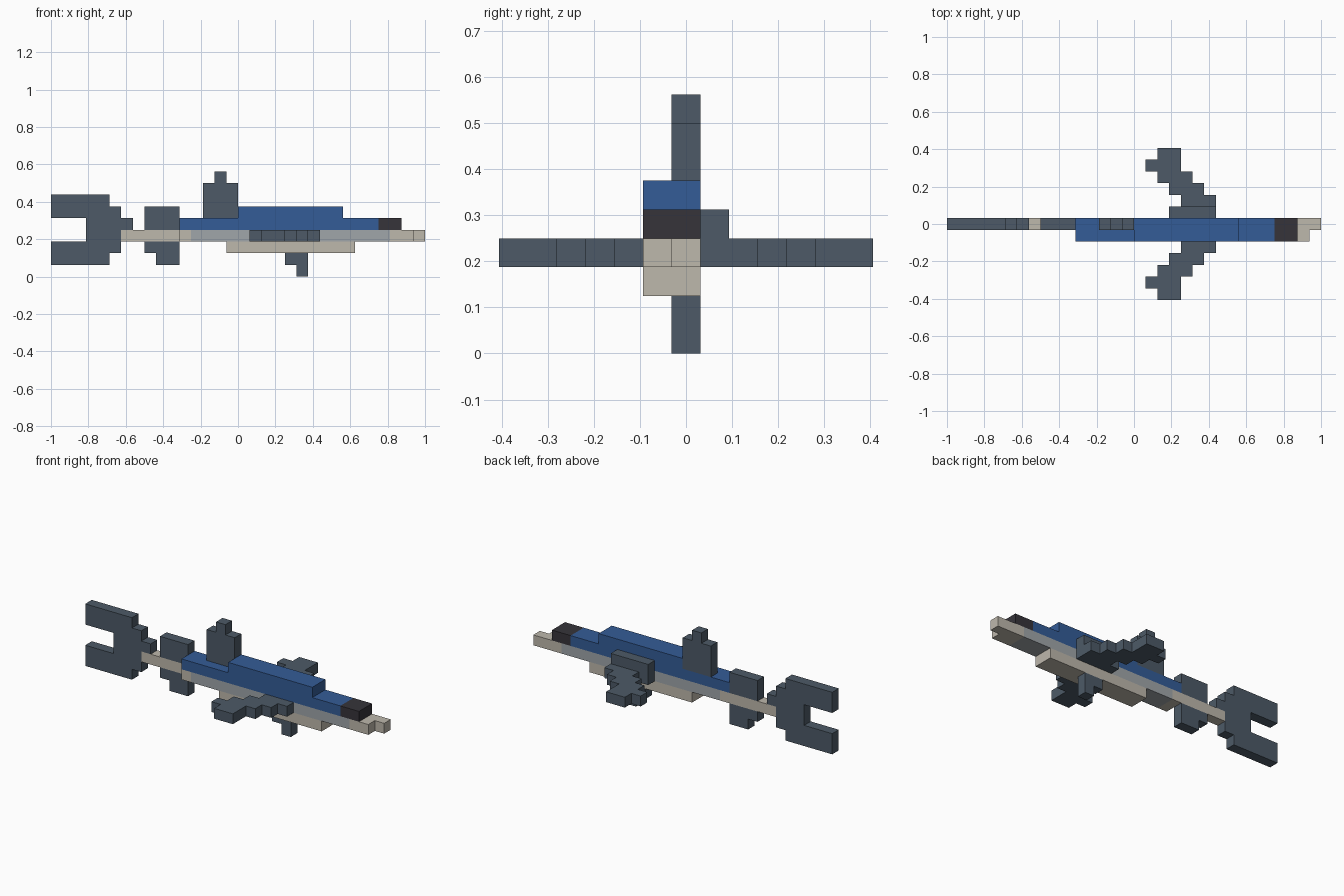
import bpy, bmesh
from mathutils import Vector

U = 1 / 16  # size of one block

cube = bpy.data.objects.get("Cube")
if cube:
    bpy.data.objects.remove(cube, do_unlink=True)


def material(name, rgb):
    mat = bpy.data.materials.new(name)
    mat.use_nodes = True
    mat.diffuse_color = (*rgb, 1)
    mat.node_tree.nodes["Principled BSDF"].inputs["Base Color"].default_value = (*rgb, 1)
    return mat


blue = material("back blue", (0.034, 0.107, 0.31))
beige = material("belly beige", (0.515, 0.479, 0.413))
grey = material("flank blue grey", (0.35, 0.38, 0.40))
slate = material("fin slate", (0.074, 0.102, 0.136))
dark = material("snout dark", (0.037, 0.034, 0.042))

BODY = (-1, 1)  # body is two blocks deep
THIN = (0, 1)   # fins are one block deep


def part(name, mat, *boxes):
    """Merge block ranges (x, y, z) into one closed shell without inner faces."""
    cells = {(x, y, z) for bx, by, bz in boxes
             for x in range(*bx) for y in range(*by) for z in range(*bz)}
    bm = bmesh.new()
    for cell in cells:
        for axis in range(3):
            for side in (0, 1):
                near = list(cell)
                near[axis] += 2 * side - 1
                if tuple(near) in cells:
                    continue
                ring = []
                for a, b in ((0, 0), (1, 0), (1, 1), (0, 1)):
                    p = list(cell)
                    p[axis] += side
                    p[(axis + 1) % 3] += a
                    p[(axis + 2) % 3] += b
                    ring.append(bm.verts.new((Vector(p) - Vector((0, 0.5, 0))) * U))
                bm.faces.new(ring if side else ring[::-1])
    bmesh.ops.remove_doubles(bm, verts=bm.verts, dist=U / 100)
    bmesh.ops.dissolve_limit(bm, angle_limit=0.01, verts=bm.verts, edges=bm.edges)
    mesh = bpy.data.meshes.new(name)
    bm.to_mesh(mesh)
    bm.free()
    mesh.materials.append(mat)
    obj = bpy.data.objects.new(name, mesh)
    bpy.context.collection.objects.link(obj)
    return obj


# Body
part("back", blue, ((-5, 12), BODY, (4, 5)), ((0, 9), BODY, (5, 6)))
part("snout", dark, ((12, 14), BODY, (4, 5)))
part("flank", grey, ((-4, 13), BODY, (3, 4)))
part("lower_jaw", beige, ((13, 15), BODY, (3, 4)), ((15, 16), THIN, (3, 4)))
part("belly", beige, ((-1, 10), BODY, (2, 3)))
part("tail_stem", beige, ((-10, -5), THIN, (3, 4)), ((-5, -4), BODY, (3, 4)))

# Forked tail
part("tail_fin", slate,
     ((-16, -11), THIN, (5, 7)), ((-16, -11), THIN, (1, 3)),
     ((-13, -10), THIN, (2, 6)), ((-10, -9), THIN, (4, 5)))

# Fins along the middle
part("dorsal_fin", slate, ((-3, 0), THIN, (5, 8)), ((-2, -1), THIN, (8, 9)))
part("rear_dorsal_fin", slate, ((-8, -5), THIN, (4, 6)))
part("rear_anal_fin", slate, ((-8, -5), THIN, (2, 3)), ((-7, -5), THIN, (1, 2)))
part("pelvic_fin", slate, ((4, 6), THIN, (1, 2)), ((5, 6), THIN, (0, 1)))

# Swept side fins, one row per block outward from the body
rows = [(4, 7), (3, 6), (2, 5), (1, 4), (2, 4)]
part("left_side_fin", slate, ((3, 7), (1, 2), (3, 5)),
     *[(r, (i + 2, i + 3), (3, 4)) for i, r in enumerate(rows)])
part("right_side_fin", slate,
     *[(r, (-2 - i, -1 - i), (3, 4)) for i, r in enumerate(rows)])
